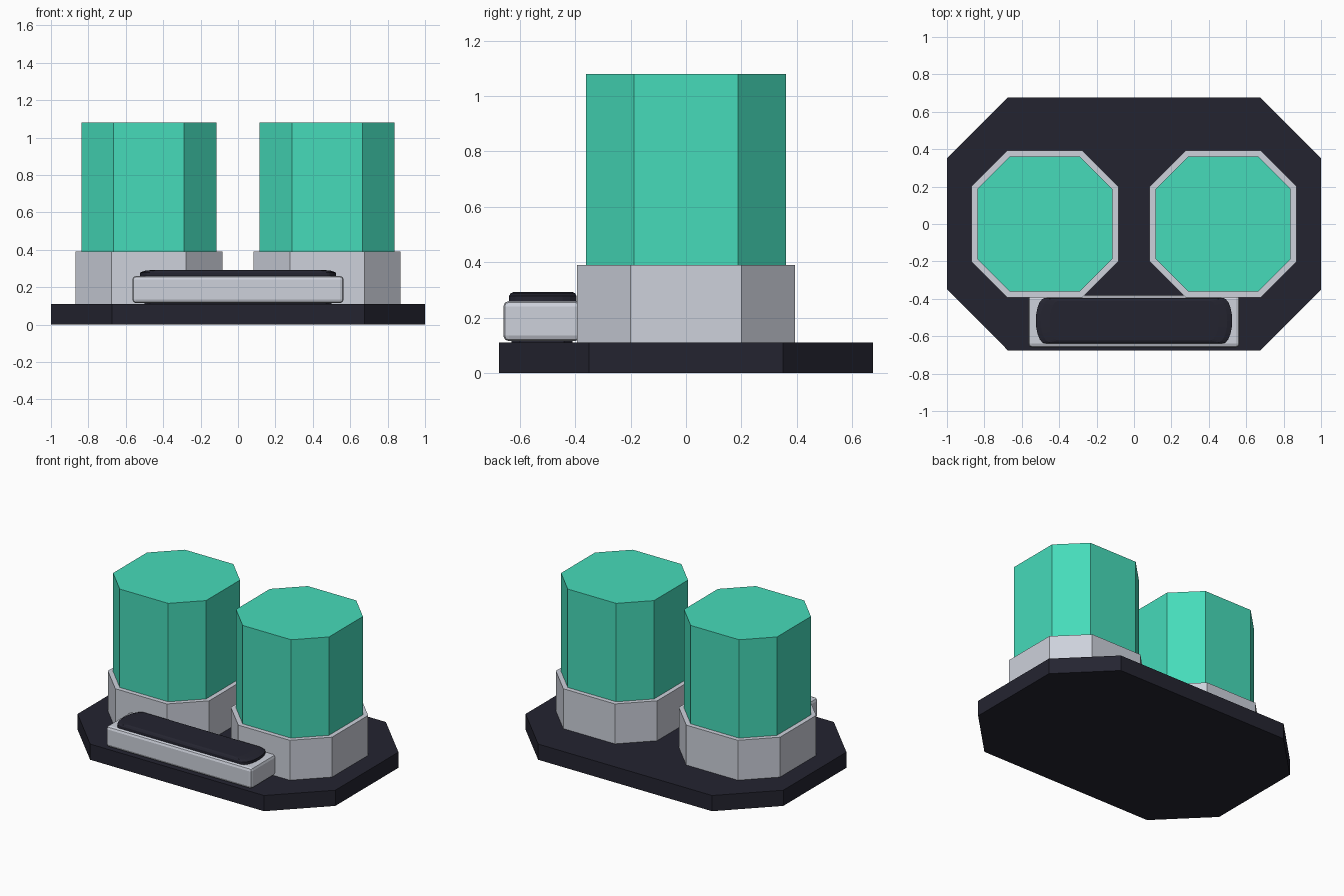
import bpy, bmesh, math

if "Cube" in bpy.data.objects:
    bpy.data.objects.remove(bpy.data.objects["Cube"])


def material(name, rgb):
    lin = [((c / 255 + 0.055) / 1.055) ** 2.4 for c in rgb]
    m = bpy.data.materials.new(name)
    m.diffuse_color = (*lin, 1)
    m.use_nodes = True
    m.node_tree.nodes["Principled BSDF"].inputs["Base Color"].default_value = m.diffuse_color
    return m


TEAL = material("teal", (70, 219, 186))
GREY = material("light grey", (205, 209, 219))
DARK = material("dark navy", (36, 36, 48))


def finish(name, bm, mat, loc=(0, 0, 0)):
    bmesh.ops.recalc_face_normals(bm, faces=bm.faces)
    me = bpy.data.meshes.new(name)
    bm.to_mesh(me)
    bm.free()
    me.materials.append(mat)
    ob = bpy.data.objects.new(name, me)
    ob.location = loc
    bpy.context.collection.objects.link(ob)
    return ob


def stack(name, outline, rings, mat, loc=(0, 0, 0)):
    """Loft an outline through (z, scale) rings and cap both ends."""
    bm = bmesh.new()
    loops = [[bm.verts.new((x * s, y * s, z)) for x, y in outline] for z, s in rings]
    n = len(outline)
    for a, b in zip(loops, loops[1:]):
        for i in range(n):
            j = (i + 1) % n
            bm.faces.new((a[i], a[j], b[j], b[i]))
    bm.faces.new(loops[0])
    bm.faces.new(loops[-1])
    return finish(name, bm, mat, loc)


def chamfered(hx, hy, c):
    """Rectangle with cut corners, counter-clockwise."""
    return [(hx, c - hy), (hx, hy - c), (hx - c, hy), (c - hx, hy),
            (-hx, hy - c), (-hx, c - hy), (c - hx, -hy), (hx - c, -hy)]


# Base plate
stack("base_plate", chamfered(1.0, 0.675, 0.325), [(0, 1), (0.11, 1)], DARK)

# Two octagonal canisters, each in a collar
for side, x in (("left", -0.477), ("right", 0.477)):
    stack(side + "_collar", chamfered(0.393, 0.393, 0.193),
          [(0.11, 1), (0.39, 1)], GREY, (x, 0, 0))
    stack(side + "_canister", chamfered(0.361, 0.361, 0.173),
          [(0.39, 1), (1.08, 1)], TEAL, (x, 0, 0))

# Front bar with bevelled edges
bm = bmesh.new()
bmesh.ops.create_cube(bm, size=1)
bmesh.ops.scale(bm, vec=(1.13, 0.28, 0.145), verts=bm.verts)
bmesh.ops.bevel(bm, geom=bm.edges[:], offset=0.02, segments=2, profile=0.5,
                affect='EDGES')
finish("front_bar", bm, GREY, (0, -0.52, 0.1875))

# Thin mount under the bar
stack("bar_mount", chamfered(0.5, 0.11, 0.03), [(0.105, 1), (0.12, 1)], DARK,
      (0, -0.52, 0))

# Pad with bowed ends on top of the bar
end = [(0.475 + 0.05 * math.cos(a), 0.122 * math.sin(a))
       for a in (math.pi * (i / 10 - 0.5) for i in range(11))]
pad = end + [(-x, -y) for x, y in end]
stack("bar_pad", pad, [(0.24, 1), (0.278, 1), (0.288, 0.95), (0.293, 0.86)], DARK,
      (0, -0.517, 0))
